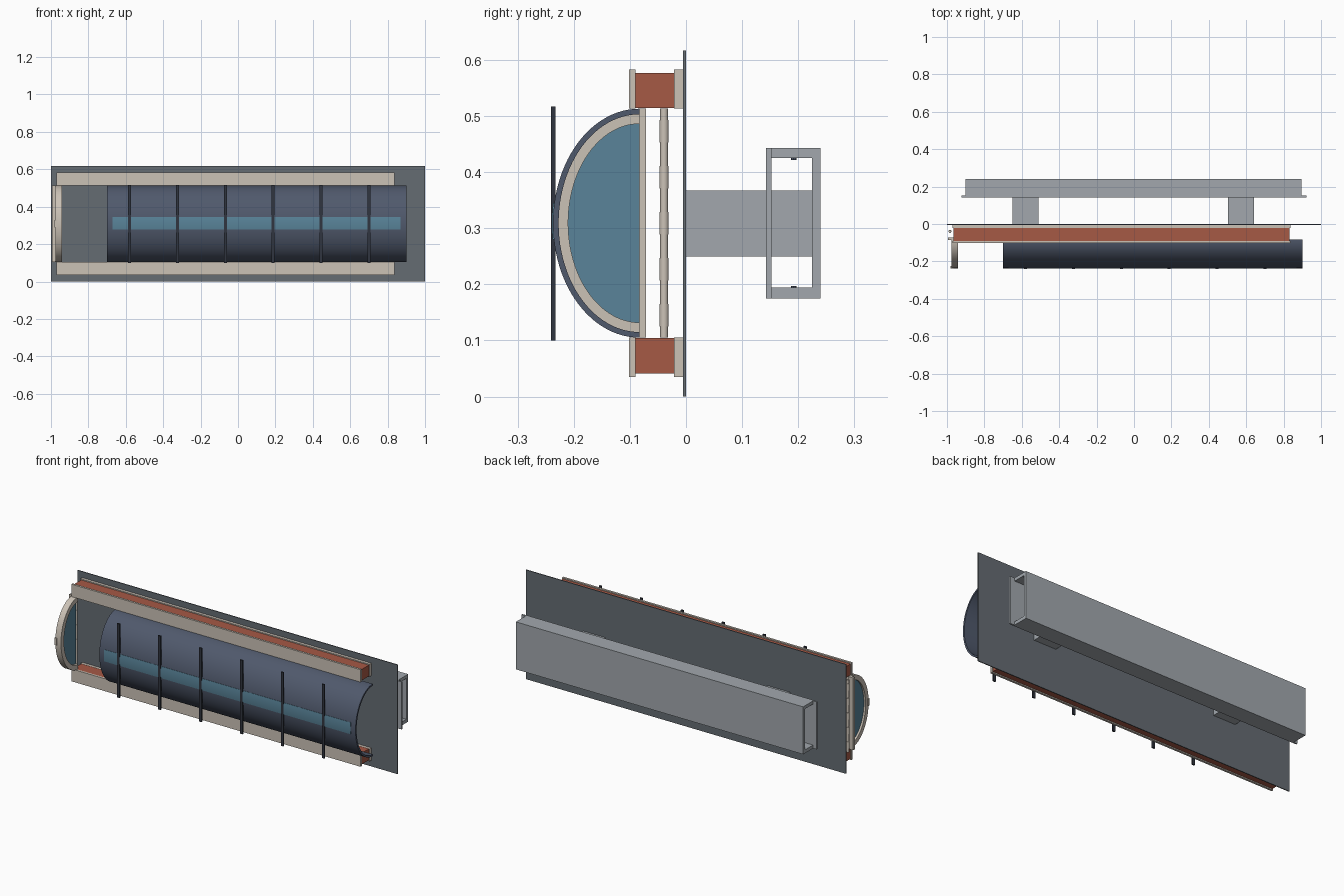
import bpy, bmesh, math

if "Cube" in bpy.data.objects:
    bpy.data.objects.remove(bpy.data.objects["Cube"])

def material(name, rgb):
    m = bpy.data.materials.new(name)
    m.diffuse_color = (*rgb, 1)
    m.use_nodes = True
    m.node_tree.nodes["Principled BSDF"].inputs["Base Color"].default_value = m.diffuse_color
    return m

STEEL = material("dark_steel", (0.13, 0.15, 0.17))
GREY = material("light_grey", (0.36, 0.39, 0.42))
CREAM = material("cream", (0.60, 0.54, 0.47))
RUST = material("terracotta", (0.38, 0.10, 0.06))
NAVY = material("navy", (0.08, 0.10, 0.15))
BLACK = material("near_black", (0.03, 0.035, 0.05))
GLASS = material("blue_glass", (0.10, 0.23, 0.32))

CY, CZ = -0.083, 0.309      # axis of the half-elliptical cover
RY, RZ = 0.154, 0.204       # its outer radii

def finish(bm, name, mat, smooth=False):
    bmesh.ops.recalc_face_normals(bm, faces=bm.faces)
    me = bpy.data.meshes.new(name)
    bm.to_mesh(me)
    bm.free()
    ob = bpy.data.objects.new(name, me)
    bpy.context.collection.objects.link(ob)
    me.materials.append(mat)
    if smooth:
        bpy.ops.object.select_all(action='DESELECT')
        ob.select_set(True)
        bpy.context.view_layer.objects.active = ob
        bpy.ops.object.shade_smooth_by_angle(angle=math.radians(30))
    return ob

def box(name, x, y, z, mat):
    bm = bmesh.new()
    bmesh.ops.create_cube(bm, size=1)
    for v in bm.verts:
        v.co = [(r[0] + r[1]) / 2 + c * (r[1] - r[0]) for r, c in zip((x, y, z), v.co)]
    return finish(bm, name, mat)

def rod(name, x, y, z, radius, mat, sides=20):
    bm = bmesh.new()
    bmesh.ops.create_cone(bm, cap_ends=True, segments=sides, radius1=radius,
                          radius2=radius, depth=z[1] - z[0])
    bmesh.ops.translate(bm, verts=bm.verts, vec=(x, y, (z[0] + z[1]) / 2))
    return finish(bm, name, mat, True)

def extrude_profile(name, pts, x, mat, smooth=False):
    """Extrude a closed (y, z) outline along x."""
    bm = bmesh.new()
    face = bm.faces.new([bm.verts.new((x[0], *p)) for p in pts])
    new = bmesh.ops.extrude_face_region(bm, geom=[face])["geom"]
    bmesh.ops.translate(bm, vec=(x[1] - x[0], 0, 0),
                        verts=[g for g in new if isinstance(g, bmesh.types.BMVert)])
    return finish(bm, name, mat, smooth)

def arc(offset, a0=-90, a1=90, n=48):
    out = []
    for i in range(n + 1):
        a = math.radians(a0 + (a1 - a0) * i / n)
        out.append((CY - (RY + offset) * math.cos(a), CZ + (RZ + offset) * math.sin(a)))
    return out

def band(name, outer, inner, x, mat, a0=-90, a1=90, n=48):
    pts = arc(outer, a0, a1, n) + arc(inner, a0, a1, n)[::-1]
    return extrude_profile(name, pts, x, mat, True)

# Back plate
box("back_plate", (-1, 1), (-0.005, 0), (0, 0.617), STEEL)

# Upper and lower rails: backing strip, core, front strip
for name, z0, z1 in (("upper", 0.513, 0.583), ("lower", 0.035, 0.105)):
    c0, c1 = (z0 + 0.001, 0.577) if name == "upper" else (0.041, z1 - 0.001)
    box(name + "_rail_backing", (-0.97, 0.837), (-0.021, -0.004), (z0, z1), CREAM)
    box(name + "_rail_core", (-0.965, 0.832), (-0.091, -0.020), (c0, c1), RUST)
    box(name + "_rail_front", (-0.97, 0.837), (-0.102, -0.090), (z0, z1), CREAM)

# Curved cover, window strip and vertical bars
band("curved_cover", 0, -0.010, (-0.70, 0.90), NAVY)
band("window_strip", 0.002, -0.002, (-0.67, 0.87), GLASS, -8.3, 10.2, 10)
for i in range(6):
    x = -0.58 + i * 0.256
    box(f"cover_bar_{i + 1}", (x - 0.008, x + 0.008), (-0.241, -0.233), (0.10, 0.517), BLACK)

# D-shaped end door with glass
band("door_rim", 0, -0.027, (-0.975, -0.940), CREAM)
box("door_upright", (-0.995, -0.965), (-0.085, -0.071), (0.105, 0.513), CREAM)
extrude_profile("door_glass", arc(-0.025), (-0.964, -0.954), GLASS)
box("door_latch", (-0.98, -0.965), (-0.239, -0.225), (0.29, 0.33), CREAM)

# Hinge rod with knuckles
rod("hinge_rod", -0.984, -0.039, (0.105, 0.513), 0.007, CREAM)
for i in range(5):
    z = 0.125 + i * 0.082
    rod(f"hinge_knuckle_{i + 1}", -0.984, -0.039, (z, z + 0.04), 0.0082, CREAM)

# Rear mounting box: flanged tube
box("mount_flange", (-0.922, 0.922), (0.143, 0.152), (0.175, 0.443), GREY)
for name, z in (("top", (0.425, 0.443)), ("bottom", (0.175, 0.194))):
    box(f"mount_{name}_wall", (-0.9, 0.895), (0.151, 0.240), z, GREY)
box("mount_back_wall", (-0.9, 0.895), (0.225, 0.240), (0.193, 0.426), GREY)

# Posts and small inner bolts
for side, x in (("left", -0.58), ("right", 0.572)):
    box(side + "_post", (x - 0.07, x + 0.07), (-0.002, 0.226), (0.25, 0.367), GREY)
    rod(side + "_top_bolt", x, 0.192, (0.422, 0.427), 0.005, NAVY, 12)
    rod(side + "_bottom_bolt", x, 0.192, (0.192, 0.197), 0.005, NAVY, 12)
